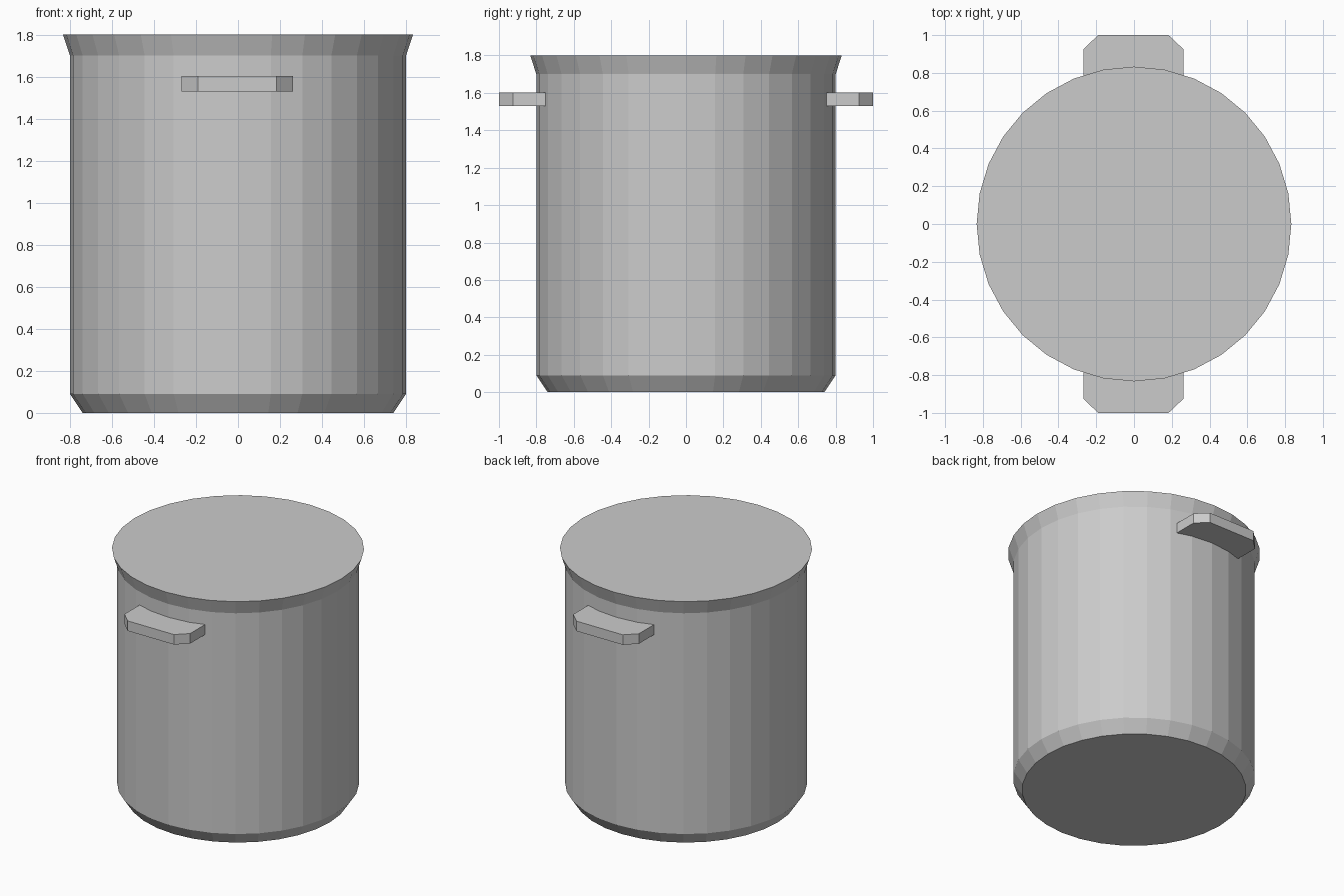
import bpy, bmesh, math

if "Cube" in bpy.data.objects:
    bpy.data.objects.remove(bpy.data.objects["Cube"])

SIDES = 32


def make_object(name, bm):
    bmesh.ops.recalc_face_normals(bm, faces=bm.faces)
    mesh = bpy.data.meshes.new(name)
    bm.to_mesh(mesh)
    bm.free()
    obj = bpy.data.objects.new(name, mesh)
    bpy.context.collection.objects.link(obj)
    return obj


# Pot body: stacked rings (radius, height) with closed base and top
profile = [(0.74, 0.0), (0.80, 0.09), (0.80, 1.70), (0.833, 1.80)]
bm = bmesh.new()
rings = []
for r, z in profile:
    angles = [2 * math.pi * i / SIDES for i in range(SIDES)]
    rings.append([bm.verts.new((r * math.cos(a), r * math.sin(a), z)) for a in angles])
for low, high in zip(rings, rings[1:]):
    for i in range(SIDES):
        j = (i + 1) % SIDES
        bm.faces.new((low[i], low[j], high[j], high[i]))
bm.faces.new(rings[0])
bm.faces.new(rings[-1])
make_object("pot_body", bm)

# Handles: chamfered slab at the front, mirrored to the back
outline = [(-0.268, -0.745), (-0.268, -0.925), (-0.19, -1.0),
           (0.183, -1.0), (0.262, -0.925), (0.262, -0.745)]
bm = bmesh.new()
face = bm.faces.new([bm.verts.new((x, y, 1.53)) for x, y in outline])
ext = bmesh.ops.extrude_face_region(bm, geom=[face], use_keep_orig=True)
top = [v for v in ext["geom"] if isinstance(v, bmesh.types.BMVert)]
bmesh.ops.translate(bm, verts=top, vec=(0, 0, 0.073))
handles = make_object("side_handles", bm)
mirror = handles.modifiers.new("mirror_to_back", "MIRROR")
mirror.use_axis = (False, True, False)
